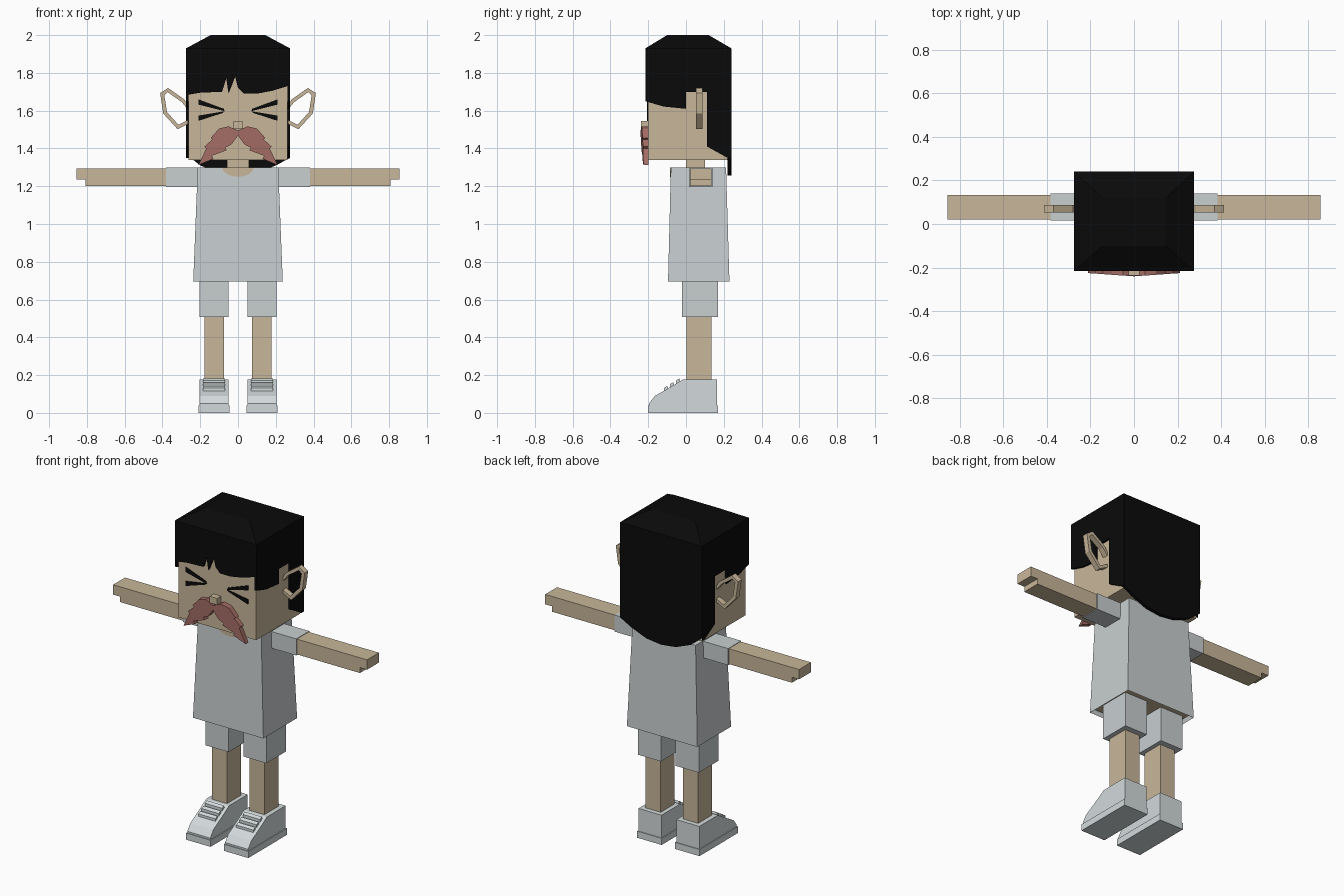
import bpy, bmesh, math

cube = bpy.data.objects.get("Cube")
if cube:
    bpy.data.objects.remove(cube, do_unlink=True)


def material(name, rgb):
    m = bpy.data.materials.new(name)
    m.use_nodes = True
    m.diffuse_color = (*rgb, 1)
    bsdf = next(n for n in m.node_tree.nodes if n.type == 'BSDF_PRINCIPLED')
    bsdf.inputs["Base Color"].default_value = (*rgb, 1)
    bsdf.inputs["Roughness"].default_value = 0.9
    return m


SKIN = material("skin", (0.58, 0.47, 0.32))
CLOTH = material("pale_grey_cloth", (0.58, 0.62, 0.63))
SHOE = material("white_shoe", (0.65, 0.70, 0.71))
HAIR = material("black_hair", (0.003, 0.003, 0.003))
RED = material("dusty_red", (0.37, 0.15, 0.13))


def finish(name, bm, *mats):
    bmesh.ops.recalc_face_normals(bm, faces=bm.faces)
    me = bpy.data.meshes.new(name)
    bm.to_mesh(me)
    bm.free()
    for m in mats:
        me.materials.append(m)
    ob = bpy.data.objects.new(name, me)
    bpy.context.collection.objects.link(ob)
    return ob


def loft(bm, a, b):
    """Solid between two matching loops of points."""
    lo = [bm.verts.new(p) for p in a]
    hi = [bm.verts.new(p) for p in b]
    n = len(lo)
    ends = [bm.faces.new(lo), bm.faces.new(hi)]
    for i in range(n):
        j = (i + 1) % n
        bm.faces.new((lo[i], lo[j], hi[j], hi[i]))
    return ends


def prism(name, pts, axis, lo, hi, mat, s=1):
    """Extrude a profile: axis 'y' takes (x, z), axis 'x' takes (y, z)."""
    bm = bmesh.new()
    if axis == 'y':
        loops = [[(s * u, d, v) for u, v in pts] for d in (lo, hi)]
    else:
        loops = [[(s * d, u, v) for u, v in pts] for d in (lo, hi)]
    loft(bm, *loops)
    return finish(name, bm, mat)


def rect(x, y, z):
    return [(x[0], y[0], z), (x[1], y[0], z), (x[1], y[1], z), (x[0], y[1], z)]


def box(name, x, y, z, mat, s=1):
    bm = bmesh.new()
    x = (s * x[0], s * x[1])
    loft(bm, rect(x, y, z[0]), rect(x, y, z[1]))
    return finish(name, bm, mat)


# Head, neck and nose
box("head", (-.262, .262), (-.2, .22), (1.34, 1.78), SKIN)
box("neck", (-.058, .058), (0, .1), (1.28, 1.34), SKIN)
box("nose", (-.025, .025), (-.237, -.2), (1.505, 1.545), SKIN)

# Hair crown with a shallow raised top
bm = bmesh.new()
loft(bm, rect((-.275, .275), (-.215, .24), 1.78), rect((-.275, .275), (-.215, .24), 1.93))
loft(bm, rect((-.275, .275), (-.215, .24), 1.93), rect((-.145, .145), (-.1, .12), 2.0))
bmesh.ops.remove_doubles(bm, verts=bm.verts, dist=1e-5)
shared = [f for f in bm.faces if all(abs(v.co.z - 1.93) < 1e-4 for v in f.verts)]
bmesh.ops.delete(bm, geom=shared, context='FACES_ONLY')
finish("hair_crown", bm, HAIR)

# Fringe, with two pointed partings
prism("hair_fringe", [
    (-.262, 1.78), (-.262, 1.685), (-.2, 1.695), (-.085, 1.70), (-.062, 1.77),
    (-.05, 1.69), (-.015, 1.779), (0, 1.72), (.03, 1.69), (.1, 1.69),
    (.18, 1.705), (.262, 1.73), (.262, 1.78)], 'y', -.215, -.2, HAIR)

# Hair back, rounded off at the nape
prism("hair_back", [
    (-.275, 1.78), (-.275, 1.37), (-.2, 1.31), (-.1, 1.27), (0, 1.258),
    (.1, 1.27), (.2, 1.31), (.275, 1.35), (.275, 1.78)], 'y', .22, .24, HAIR)

for s, side in ((1, "left"), (-1, "right")):
    # Hair side with a notch for the ear
    prism(side + "_hair_side", [
        (-.215, 1.78), (-.215, 1.65), (-.12, 1.622), (0, 1.61), (0, 1.70),
        (.112, 1.70), (.112, 1.41), (.22, 1.35), (.22, 1.78)], 'x', .262, .275, HAIR, s)

    # Ear: a thin open ring
    outer = [(.265, 1.63), (.285, 1.66), (.37, 1.72), (.412, 1.693),
             (.396, 1.585), (.32, 1.502), (.265, 1.53)]
    inner = [(.265, 1.605), (.297, 1.645), (.372, 1.698), (.39, 1.682),
             (.376, 1.593), (.315, 1.525), (.265, 1.55)]
    bm = bmesh.new()
    grid = [[bm.verts.new((s * x, y, z)) for x, z in ring]
            for ring, y in ((outer, .053), (outer, .087), (inner, .087), (inner, .053))]
    for k in range(4):
        a, b = grid[k], grid[(k + 1) % 4]
        for i in range(len(outer)):
            j = (i + 1) % len(outer)
            bm.faces.new((a[i], a[j], b[j], b[i]))
    finish(side + "_ear", bm, SKIN)

    # Squeezed-shut eye: two strokes meeting towards the nose
    prism(side + "_eye_upper", [(.07, 1.597), (.075, 1.61), (.21, 1.66), (.21, 1.632)],
          'y', -.206, -.199, HAIR, s)
    prism(side + "_eye_lower", [(.07, 1.597), (.08, 1.588), (.21, 1.546), (.21, 1.574)],
          'y', -.206, -.199, HAIR, s)

    # Moustache half, stepped along its upper edge and swept back to the tip
    half = [(0, 1.495), (.05, 1.517), (.1, 1.505), (.145, 1.455), (.135, 1.448),
            (.178, 1.41), (.168, 1.4), (.21, 1.312), (.13, 1.345), (.138, 1.362),
            (.06, 1.39), (.068, 1.405), (.035, 1.42), (0, 1.468)]
    bm = bmesh.new()
    loft(bm, [(s * x, -.24 + .07 * x, z) for x, z in half],
         [(s * x, -.199, z) for x, z in half])
    finish(side + "_moustache", bm, RED)

    # Arm
    box(side + "_sleeve", (.19, .382), (.015, .14), (1.197, 1.298), CLOTH, s)
    box(side + "_arm", (.382, .807), (.02, .134), (1.202, 1.295), SKIN, s)
    box(side + "_hand", (.807, .855), (.02, .134), (1.235, 1.295), SKIN, s)

    # Leg
    box(side + "_shorts_leg", (.05, .205), (-.02, .17), (.507, .74), CLOTH, s)
    box(side + "_leg", (.075, .177), (.002, .136), (.17, .507), SKIN, s)

    # Shoe
    box(side + "_sole", (.045, .21), (-.2, .17), (0, .04), SHOE, s)
    prism(side + "_shoe_upper", [
        (.165, .04), (.165, .178), (-.015, .178), (-.06, .15), (-.12, .115),
        (-.165, .09), (-.195, .05), (-.195, .04)], 'x', .05, .205, SHOE, s)
    for i in range(3):
        y, z = -.04 - .032 * i, .17 - .02 * i
        prism(side + "_lace_%d" % (i + 1), [
            (y - .013, z - .02), (y - .013, z + .002), (y + .005, z + .012),
            (y + .01, z - .005)], 'x', .07, .185, SHOE, s)

# Shirt, tapered, with a recessed underside
bm = bmesh.new()
ends = loft(bm, rect((-.237, .237), (-.095, .23), .695),
            rect((-.213, .213), (-.08, .212), 1.3))
bmesh.ops.recalc_face_normals(bm, faces=bm.faces)
bmesh.ops.inset_individual(bm, faces=[ends[0]], thickness=.012, depth=0)
bmesh.ops.translate(bm, verts=ends[0].verts, vec=(0, 0, .025))
ends[0].material_index = 1
finish("shirt", bm, CLOTH, SKIN)

# Round neckline
arc = [(.083 * math.cos(a), 1.3 + .05 * math.sin(a))
       for a in (math.pi * (1 + i / 10) for i in range(11))]
prism("neckline", arc, 'y', -.086, -.078, SKIN)
